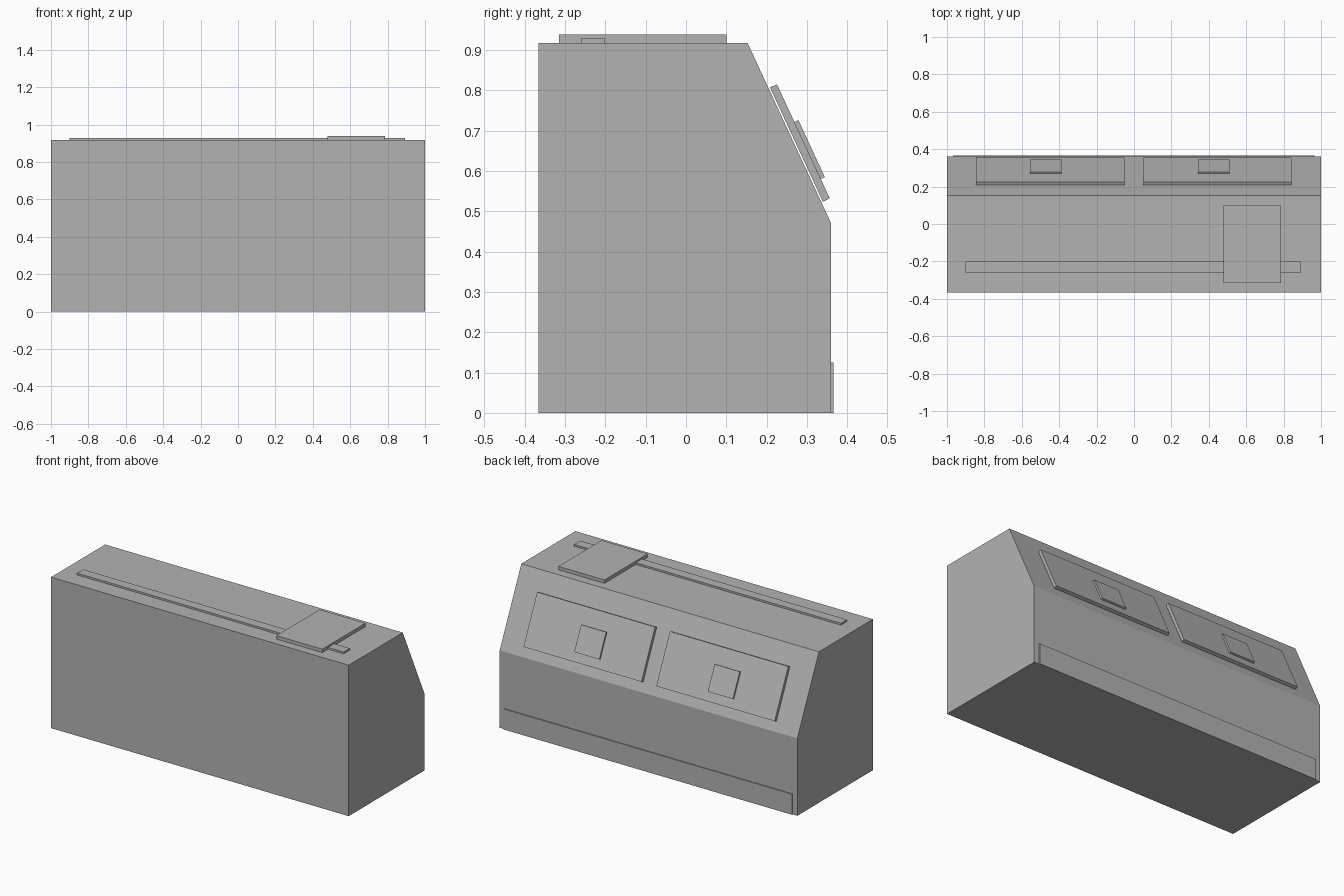
import bpy
from mathutils import Vector, Matrix

cube = bpy.data.objects.get("Cube")
if cube:
    bpy.data.objects.remove(cube)

grey = bpy.data.materials.new("plain_grey")
grey.use_nodes = True
colour = (0.45, 0.45, 0.45, 1)
grey.diffuse_color = colour
grey.node_tree.nodes["Principled BSDF"].inputs["Base Color"].default_value = colour


def add_object(name, verts, faces):
    mesh = bpy.data.meshes.new(name)
    mesh.from_pydata(verts, [], faces)
    mesh.materials.append(grey)
    obj = bpy.data.objects.new(name, mesh)
    bpy.context.collection.objects.link(obj)
    return obj


def extrude_profile(name, profile, x0, x1):
    """Solid with a (y, z) outline, listed counter-clockwise, stretched along x."""
    n = len(profile)
    verts = [(x, y, z) for x in (x0, x1) for y, z in profile]
    faces = [tuple(reversed(range(n))), tuple(range(n, 2 * n))]
    for i in range(n):
        j = (i + 1) % n
        faces.append((i, j, n + j, n + i))
    return add_object(name, verts, faces)


def box(name, x, y, z):
    outline = [(y[0], z[0]), (y[1], z[0]), (y[1], z[1]), (y[0], z[1])]
    return extrude_profile(name, outline, *x)


# Cabinet body with a sloping upper back
slope_top, slope_low = Vector((0.153, 0.917)), Vector((0.36, 0.47))
extrude_profile("cabinet_body",
                [(-0.366, 0), (0.36, 0), slope_low, slope_top, (-0.366, 0.917)],
                -1, 1)

down = (slope_low - slope_top).normalized()
out = Vector((-down.y, down.x))


def slope_plate(name, x, along, lift):
    """Plate parallel to the slope: distance range down it, height range off it."""
    corner = lambda a, h: slope_top + down * a + out * h
    outline = [corner(along[1], lift[0]), corner(along[1], lift[1]),
               corner(along[0], lift[1]), corner(along[0], lift[0])]
    extrude_profile(name, outline, *x)


# Sloping doors, each with a raised handle plate
doors = {"right": ((-0.845, -0.05), (-0.556, -0.387)),
         "left": ((0.05, 0.843), (0.342, 0.51))}
for side, (door_x, handle_x) in doors.items():
    slope_plate(side + "_door", door_x, (0.123, 0.435), (0.004, 0.023))
    slope_plate(side + "_handle", handle_x, (0.226, 0.382), (0.023, 0.034))

# Fittings on the top
box("top_slot_strip", (-0.9, 0.893), (-0.26, -0.201), (0.917, 0.928))
box("top_plate", (0.478, 0.787), (-0.315, 0.1), (0.917, 0.938))

# Kick plate along the foot of the back
box("kick_plate", (-0.967, 0.966), (0.36, 0.366), (0, 0.125))
